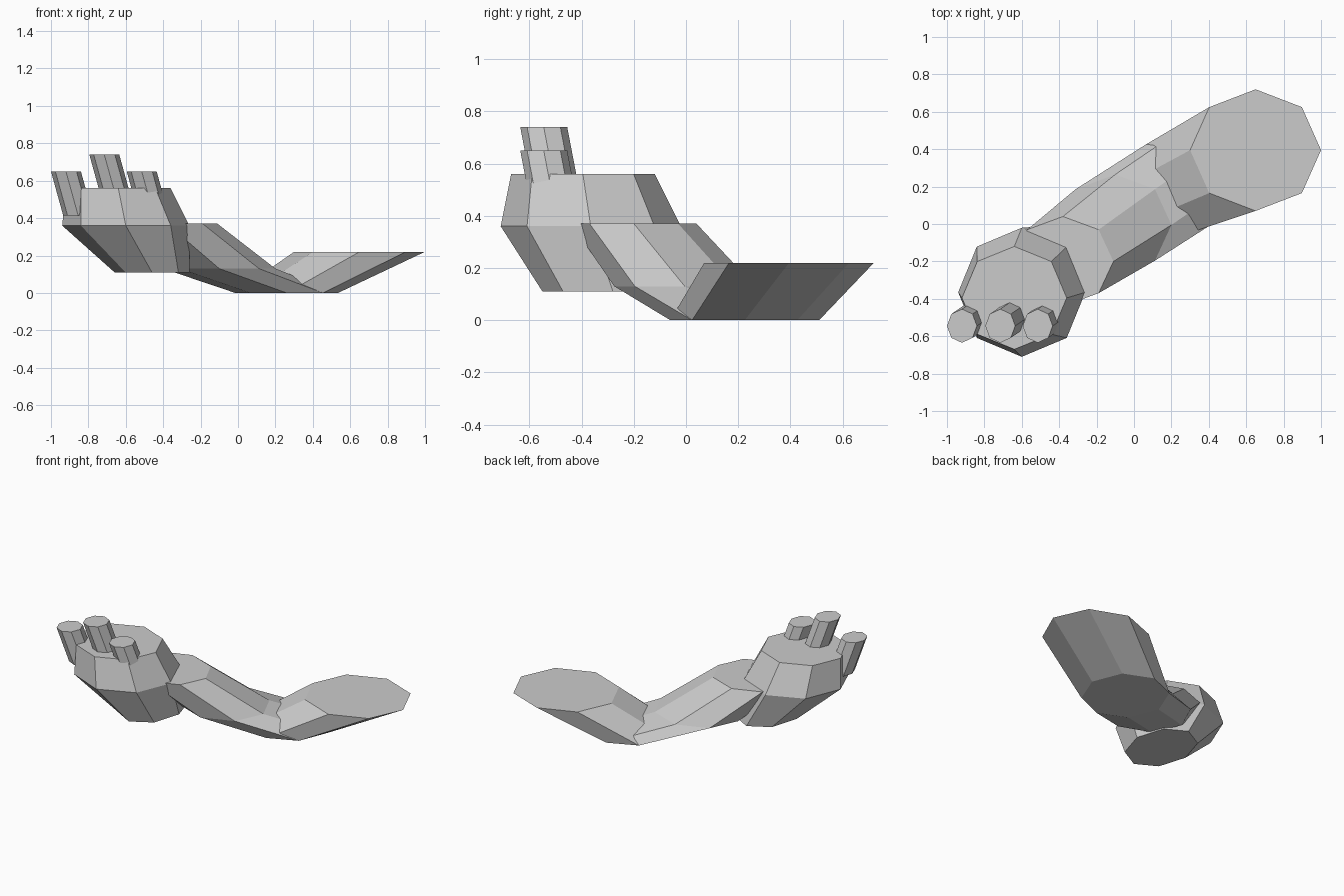
import bpy, bmesh, math

if "Cube" in bpy.data.objects:
    bpy.data.objects.remove(bpy.data.objects["Cube"])

grey = bpy.data.materials.new("plain_grey")
grey.diffuse_color = (0.6, 0.6, 0.6, 1)
grey.use_nodes = True
grey.node_tree.nodes["Principled BSDF"].inputs["Base Color"].default_value = grey.diffuse_color


def tube(name, rings):
    """Loft level octagons, each given as (x, y, z, x radius, y radius)."""
    bm = bmesh.new()
    loops = []
    for x, y, z, rx, ry in rings:
        loops.append([bm.verts.new((x + rx * math.cos(i * math.pi / 4),
                                    y + ry * math.sin(i * math.pi / 4), z))
                      for i in range(8)])
    for a, b in zip(loops, loops[1:]):
        for i in range(8):
            j = (i + 1) % 8
            bm.faces.new((a[i], a[j], b[j], b[i]))
    bm.faces.new(loops[0][::-1])
    bm.faces.new(loops[-1])
    mesh = bpy.data.meshes.new(name)
    bm.to_mesh(mesh)
    bm.free()
    mesh.materials.append(grey)
    obj = bpy.data.objects.new(name, mesh)
    bpy.context.collection.objects.link(obj)
    return obj


# Arm: two sheared tubes that meet at the elbow on the ground
elbow = (0.26, 0.225, 0.0, 0.275, 0.285)
tube("upper_arm", [elbow, (0.65, 0.395, 0.22, 0.35, 0.325)])
tube("forearm", [elbow, (-0.10, -0.005, 0.13, 0.30, 0.27),
                 (-0.38, -0.20, 0.37, 0.27, 0.24)])

# Hand: narrow base, wide middle, slightly narrower top
tube("hand", [(-0.46, -0.28, 0.11, 0.20, 0.27),
              (-0.60, -0.365, 0.36, 0.34, 0.345),
              (-0.64, -0.395, 0.56, 0.28, 0.275)])

# Fingers: leaning prisms, the middle one taller
for name, x, top, bottom in (("outer_finger", -0.92, 0.65, 0.415),
                             ("middle_finger", -0.715, 0.74, 0.505),
                             ("inner_finger", -0.515, 0.65, 0.415)):
    tube(name, [(x + 0.065, -0.50, bottom, 0.08, 0.09),
                (x, -0.545, top, 0.08, 0.09)])
